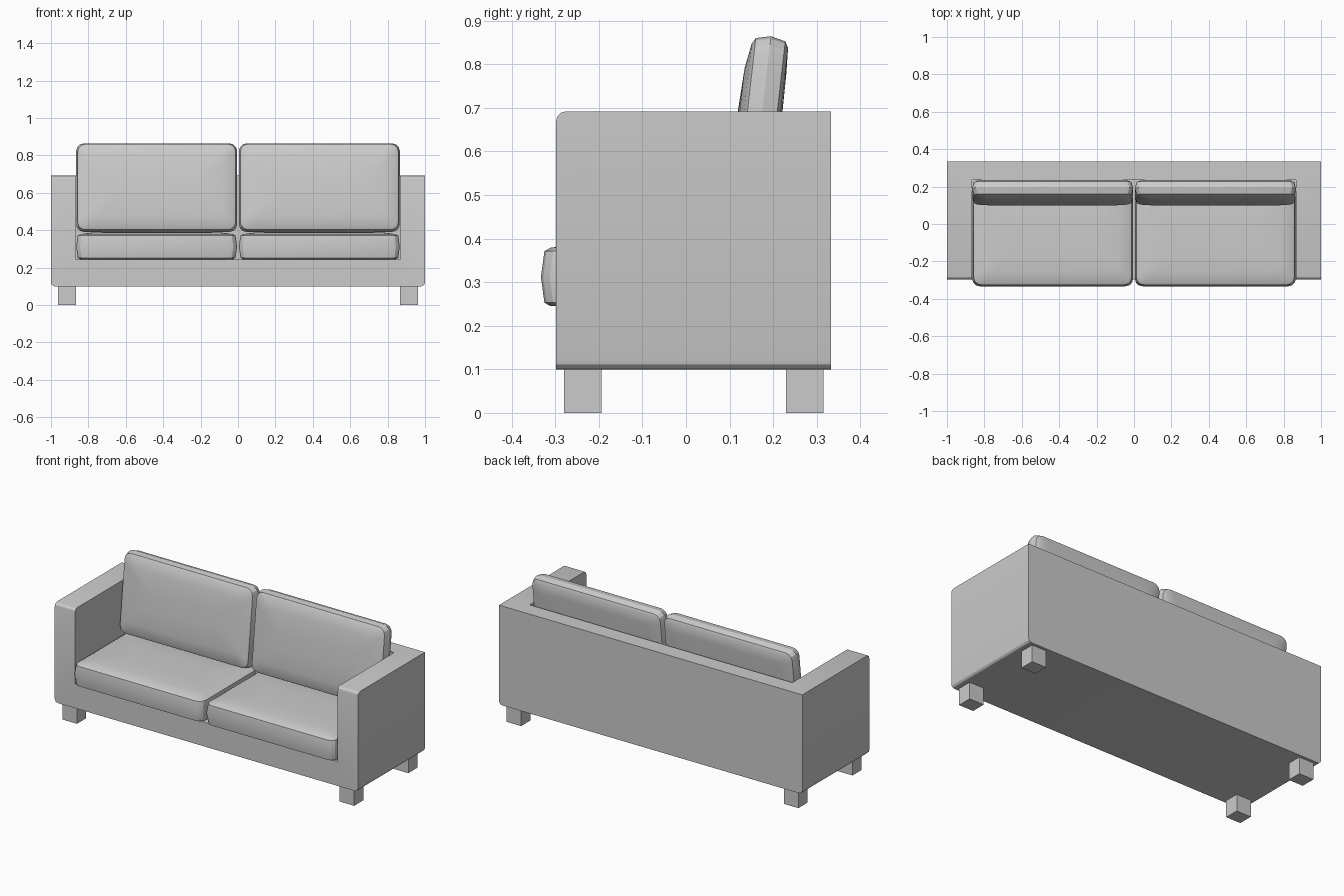
import bpy, bmesh, math
from mathutils import Matrix, Vector

old = bpy.data.objects.get("Cube")
if old:
    bpy.data.objects.remove(old, do_unlink=True)

grey = bpy.data.materials.new("grey_fabric")
grey.use_nodes = True
COLOR = (0.6, 0.6, 0.6, 1)
grey.diffuse_color = COLOR
grey.node_tree.nodes["Principled BSDF"].inputs["Base Color"].default_value = COLOR


def add_object(name, bm):
    bmesh.ops.recalc_face_normals(bm, faces=bm.faces)
    mesh = bpy.data.meshes.new(name)
    bm.to_mesh(mesh)
    bm.free()
    mesh.materials.append(grey)
    obj = bpy.data.objects.new(name, mesh)
    bpy.context.collection.objects.link(obj)
    return obj


def box_mesh(lo, hi):
    lo, hi = Vector(lo), Vector(hi)
    bm = bmesh.new()
    bmesh.ops.create_cube(bm, size=1, matrix=Matrix.Translation((lo + hi) / 2)
                          @ Matrix.Diagonal((*(hi - lo), 1)))
    return bm


def smooth(obj):
    bpy.ops.object.select_all(action='DESELECT')
    obj.select_set(True)
    bpy.context.view_layer.objects.active = obj
    bpy.ops.object.shade_smooth_by_angle(angle=math.radians(25))


def rounded_rect(hx, hy, radius, steps=3):
    points = []
    for quarter, (sx, sy) in enumerate([(1, 1), (-1, 1), (-1, -1), (1, -1)]):
        for i in range(steps + 1):
            a = (quarter + i / steps) * math.pi / 2
            points.append((sx * (hx - radius) + radius * math.cos(a),
                           sy * (hy - radius) + radius * math.sin(a)))
    return points


def cushion(name, hx, hy, thick, crowns, matrix):
    """Stack rounded outlines; (inset, height) from underside to crowned top."""
    h, (under, top) = thick / 2, crowns
    layers = [(0.18, -h - under), (0.08, -h - under * 0.7), (0.022, -h),
              (0.008, -h + 0.008), (0, 0), (0.008, h - 0.008),
              (0.022, h), (0.08, h + top * 0.7), (0.18, h + top)]
    bm = bmesh.new()
    rings = [[bm.verts.new(matrix @ Vector((x, y, z)))
              for x, y in rounded_rect(hx - inset, hy - inset, 0.04)]
             for inset, z in layers]
    for a, b in zip(rings, rings[1:]):
        for i in range(len(a)):
            j = (i + 1) % len(a)
            bm.faces.new((a[i], a[j], b[j], b[i]))
    bm.faces.new(rings[0][::-1])
    bm.faces.new(rings[-1])
    smooth(add_object(name, bm))


# Frame: block with rounded lower sides and front top edge, then hollowed
bm = box_mesh((-1, -0.298, 0.1), (1, 0.333, 0.692))
soft = []
for e in bm.edges:
    mid = (e.verts[0].co + e.verts[1].co) / 2
    low_side = mid.z < 0.11 and abs(mid.x) > 0.9
    front_top = mid.z > 0.6 and mid.y < -0.2 and abs(mid.x) < 0.1
    if low_side or front_top:
        soft.append(e)
bmesh.ops.bevel(bm, geom=soft, offset=0.022, segments=3, profile=0.5, affect='EDGES')
frame = add_object("sofa_frame", bm)
cutter = add_object("seat_cutter", box_mesh((-0.866, -1, 0.245), (0.866, 0.235, 1)))
cutter.hide_render = True
cut = frame.modifiers.new("seat_opening", 'BOOLEAN')
cut.operation = 'DIFFERENCE'
cut.solver = 'EXACT'
cut.object = cutter
bpy.context.view_layer.objects.active = frame
bpy.ops.object.modifier_apply(modifier=cut.name)
bpy.data.objects.remove(cutter, do_unlink=True)
smooth(frame)

# Cushions and legs, mirrored left and right
for side, s in (("left", 1), ("right", -1)):
    cushion("seat_cushion_" + side, 0.43, 0.275, 0.134, (0, 0.012),
            Matrix.Translation((s * 0.435, -0.058, 0.312)))
    # Local top of the back cushion faces the front
    lean = Matrix.Rotation(math.radians(90 - 6.5), 4, 'X')
    cushion("back_cushion_" + side, 0.43, 0.238, 0.084, (0.004, 0.014),
            Matrix.Translation((s * 0.435, 0.168, 0.628)) @ lean)
    for end, y in (("front", -0.28), ("back", 0.23)):
        x = sorted((s * 0.866, s * 0.962))
        add_object(f"{end}_leg_{side}", box_mesh((x[0], y, 0), (x[1], y + 0.086, 0.102)))
